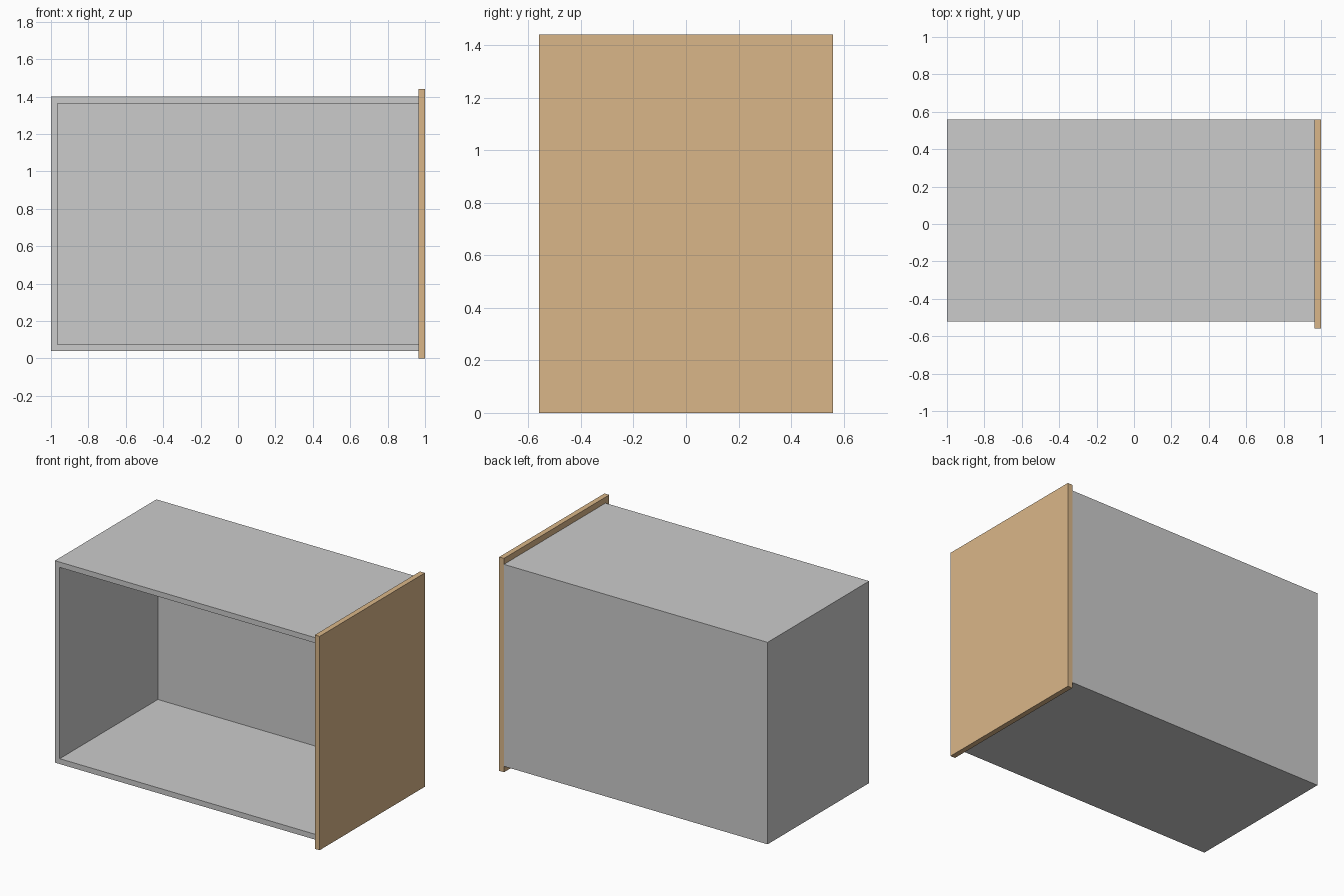
import bpy
import bmesh
from mathutils import Vector

if "Cube" in bpy.data.objects:
    bpy.data.objects.remove(bpy.data.objects["Cube"])

T = 0.036  # board thickness


def box(name, lo, hi):
    """Axis-aligned box from its lowest to its highest corner."""
    lo, hi = Vector(lo), Vector(hi)
    bm = bmesh.new()
    bmesh.ops.create_cube(bm, size=1)
    bmesh.ops.scale(bm, vec=hi - lo, verts=bm.verts)
    bmesh.ops.translate(bm, vec=(lo + hi) / 2, verts=bm.verts)
    mesh = bpy.data.meshes.new(name)
    bm.to_mesh(mesh)
    bm.free()
    obj = bpy.data.objects.new(name, mesh)
    bpy.context.collection.objects.link(obj)
    return obj


# Cabinet body: hollow, open at the front and against the end panel
body = box("cabinet_body", (-1, -0.52, 0.04), (1 - T, 0.56, 1.40))
cutter = box("cavity_cutter", (-1 + T, -0.7, 0.04 + T), (1.2, 0.56 - T, 1.40 - T))
cutter.hide_render = True
cut = body.modifiers.new("cavity", 'BOOLEAN')
cut.operation = 'DIFFERENCE'
cut.solver = 'EXACT'
cut.object = cutter
bpy.context.view_layer.objects.active = body
bpy.ops.object.modifier_apply(modifier=cut.name)
bpy.data.objects.remove(cutter)

# Wooden end panel, standing proud of the body at top, bottom and front
panel = box("end_panel", (1 - T, -0.56, 0), (1, 0.56, 1.44))
wood = bpy.data.materials.new("light_wood")
wood.diffuse_color = (0.70, 0.47, 0.25, 1)
wood.use_nodes = True
wood.node_tree.nodes["Principled BSDF"].inputs["Base Color"].default_value = wood.diffuse_color
panel.data.materials.append(wood)
